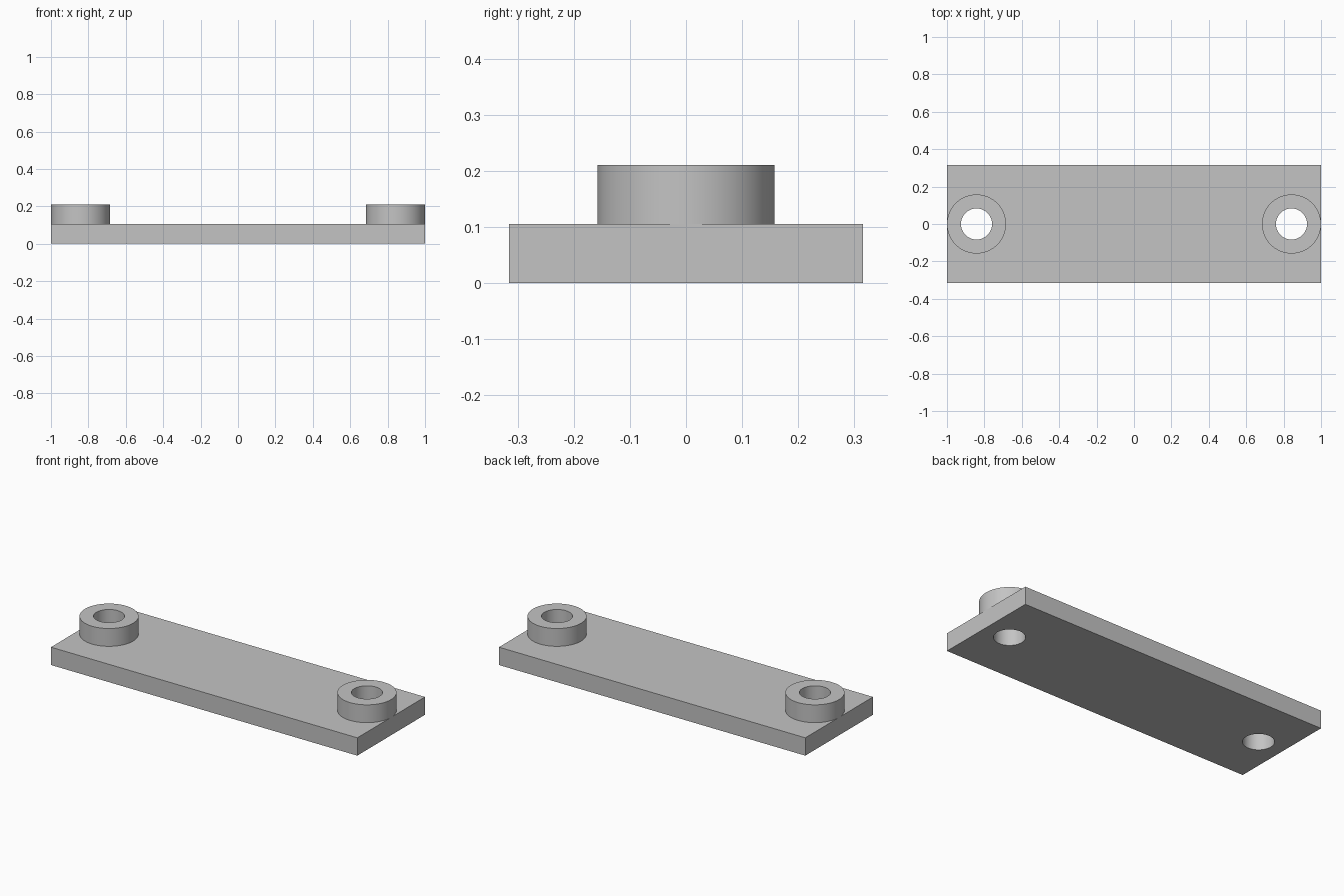
import bpy
import bmesh
import math

cube = bpy.data.objects.get("Cube")
if cube:
    bpy.data.objects.remove(cube, do_unlink=True)

UNIT = 2 / 19
LENGTH, WIDTH, THICK = 2.0, 6 * UNIT, UNIT
BOSS_X, BOSS_R, HOLE_R = 8 * UNIT, 1.5 * UNIT, 0.083
SIDES = 64

grey = bpy.data.materials.new("plain grey")
grey.use_nodes = True
colour = (0.55, 0.55, 0.55, 1)
grey.diffuse_color = colour
grey.node_tree.nodes["Principled BSDF"].inputs["Base Color"].default_value = colour


def activate(obj):
    bpy.ops.object.select_all(action="DESELECT")
    obj.select_set(True)
    bpy.context.view_layer.objects.active = obj


def finish(obj, name):
    obj.name = obj.data.name = name
    obj.data.materials.clear()
    obj.data.materials.append(grey)
    activate(obj)
    bpy.ops.object.shade_smooth_by_angle(angle=math.radians(30))


def ring(name, x, z0, z1):
    """Revolve a rectangular section into a hollow round boss."""
    bm = bmesh.new()
    section = [(HOLE_R, z0), (BOSS_R, z0), (BOSS_R, z1), (HOLE_R, z1)]
    verts = [bm.verts.new((r, 0, z)) for r, z in section]
    edges = [bm.edges.new((verts[i - 1], verts[i])) for i in range(len(verts))]
    bmesh.ops.spin(bm, geom=verts + edges, cent=(0, 0, 0), axis=(0, 0, 1),
                   angle=math.tau, steps=SIDES, use_duplicate=False)
    bmesh.ops.remove_doubles(bm, verts=bm.verts, dist=1e-5)
    bmesh.ops.recalc_face_normals(bm, faces=bm.faces)
    mesh = bpy.data.meshes.new(name)
    bm.to_mesh(mesh)
    bm.free()
    obj = bpy.data.objects.new(name, mesh)
    obj.location.x = x
    bpy.context.collection.objects.link(obj)
    finish(obj, name)


# Base plate
bpy.ops.mesh.primitive_cube_add(size=1, location=(0, 0, THICK / 2))
plate = bpy.context.object
plate.scale = (LENGTH, WIDTH, THICK)
bpy.ops.object.transform_apply(location=True, rotation=False, scale=True)

# Raised bosses, each with a hole drilled on through the plate
for side, x in (("left", BOSS_X), ("right", -BOSS_X)):
    ring(side + "_boss", x, THICK, 2 * THICK)
    bpy.ops.mesh.primitive_cylinder_add(vertices=SIDES, radius=HOLE_R,
                                        depth=1, location=(x, 0, 0))
    cutter = bpy.context.object
    cutter.name = side + "_hole_cutter"
    cutter.hide_render = True
    activate(plate)
    cut = plate.modifiers.new("hole", "BOOLEAN")
    cut.operation, cut.solver, cut.object = "DIFFERENCE", "EXACT", cutter
    bpy.ops.object.modifier_apply(modifier=cut.name)
    bpy.data.objects.remove(cutter, do_unlink=True)

finish(plate, "base_plate")
